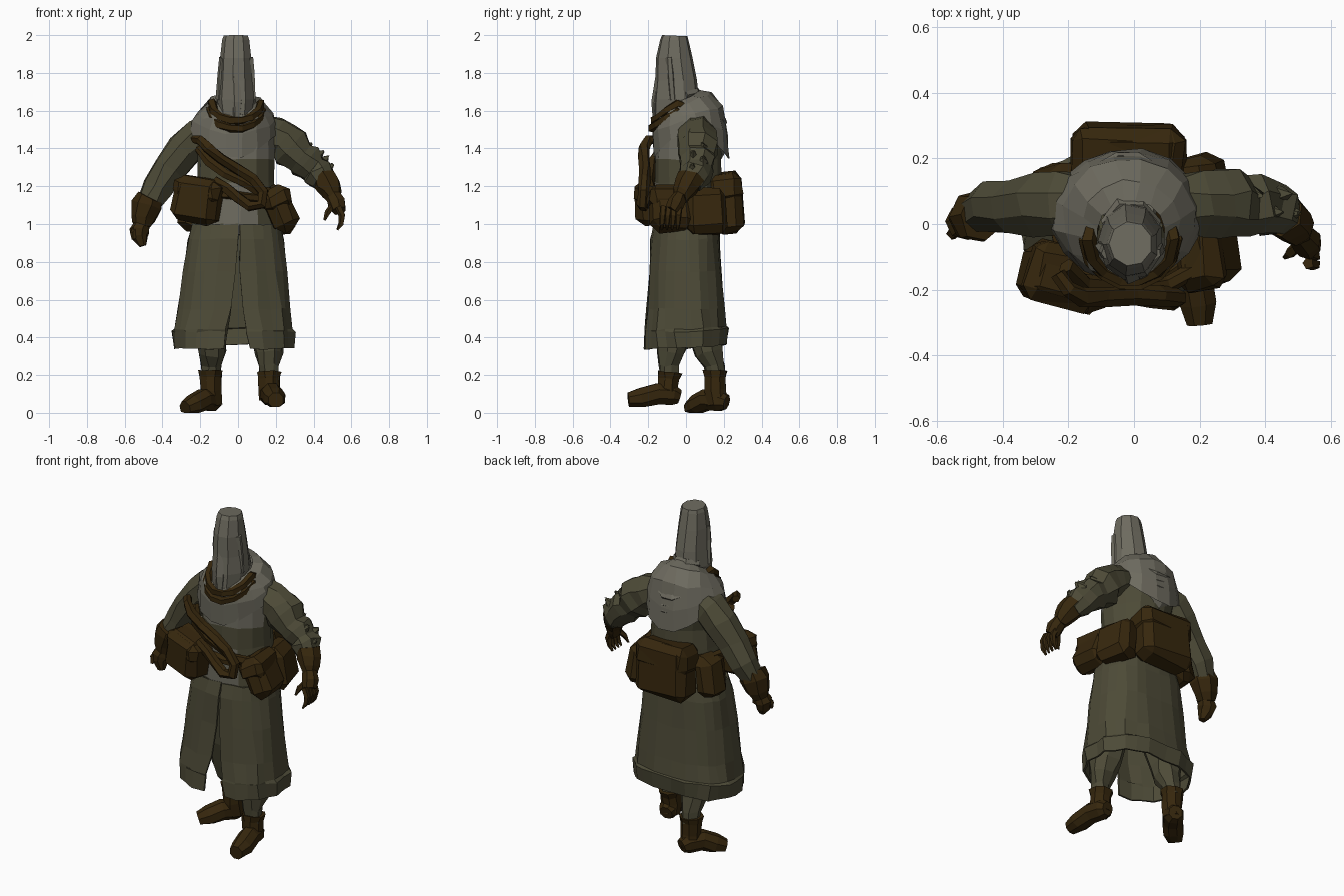
import bpy, bmesh, math, random
from mathutils import Vector, Euler

random.seed(4)


def material(name, rgb):
    m = bpy.data.materials.new(name)
    m.diffuse_color = (*rgb, 1)
    return m


GREY = material("grey cloth", (0.155, 0.147, 0.115))
OLIVE = material("olive cloth", (0.074, 0.069, 0.038))
BROWN = material("brown leather", (0.037, 0.020, 0.004))


def finish(name, bm, mat, jitter=0.0):
    for v in bm.verts:
        v.co += Vector([random.uniform(-jitter, jitter) for _ in range(3)])
    bmesh.ops.recalc_face_normals(bm, faces=bm.faces)
    me = bpy.data.meshes.new(name)
    bm.to_mesh(me)
    bm.free()
    ob = bpy.data.objects.new(name, me)
    bpy.context.collection.objects.link(ob)
    me.materials.append(mat)
    return ob


def skin(bm, rings, loop=True, caps=True):
    rows = [[bm.verts.new(p) for p in r] for r in rings]
    n = len(rows[0])
    for a, b in zip(rows, rows[1:]):
        for i in range(n if loop else n - 1):
            j = (i + 1) % n
            bm.faces.new((a[i], a[j], b[j], b[i]))
    if caps:
        bm.faces.new(rows[0])
        bm.faces.new(rows[-1])


def loft(name, rings, n, mat, jitter=0.006, caps=True):
    """Rings are (z, cx, cy, rx, ry, tilt, dip)."""
    bm = bmesh.new()
    pts = []
    for z, cx, cy, rx, ry, *extra in rings:
        tilt, dip = extra or (0, 0)
        ring = []
        for i in range(n):
            a = 2 * math.pi * (i + 0.5) / n
            c, s = math.cos(a), math.sin(a)
            ring.append((cx + rx * c, cy + ry * s, z + tilt * s - dip * s * s))
        pts.append(ring)
    skin(bm, pts, caps=caps)
    return finish(name, bm, mat, jitter)


def tube(name, path, n, mat, jitter=0.004, ref=(0, 1, 0), floor=None, closed=False):
    """Path points are (x, y, z, radius)."""
    bm = bmesh.new()
    co = [Vector(p[:3]) for p in path]
    k, rings = len(co), []
    for i, p in enumerate(path):
        a = co[(i - 1) % k] if closed else co[max(i - 1, 0)]
        b = co[(i + 1) % k] if closed else co[min(i + 1, k - 1)]
        t = (b - a).normalized()
        u = t.cross(Vector(ref)).normalized()
        v = t.cross(u)
        ring = []
        for j in range(n):
            w = 2 * math.pi * (j + 0.5) / n
            q = co[i] + p[3] * (math.cos(w) * u + math.sin(w) * v)
            if floor is not None:
                q.z = max(q.z, floor)
            ring.append(q)
        rings.append(ring)
    if closed:
        rings.append(rings[0])
    skin(bm, rings, caps=not closed)
    if closed:
        bmesh.ops.remove_doubles(bm, verts=bm.verts, dist=1e-5)
    return finish(name, bm, mat, 0 if floor is not None else jitter)


def bag(name, loc, size, rot, lid=True):
    """Soft leather box with an optional overhanging flap."""
    m = Euler([math.radians(r) for r in rot]).to_matrix()
    parts = [(name, Vector(loc), size, 0.04)]
    if lid:
        top = Vector(loc) + m @ Vector((0, 0, size[2] * 0.25))
        parts.append((name + "_flap", top, (size[0] + .014, size[1] + .014, size[2] * .5), 0.035))
    for label, centre, dims, bevel in parts:
        bm = bmesh.new()
        bmesh.ops.create_cube(bm, size=1)
        bmesh.ops.scale(bm, vec=dims, verts=bm.verts)
        bmesh.ops.bevel(bm, geom=bm.edges[:], offset=bevel, segments=1, affect='EDGES')
        for v in bm.verts:
            v.co = m @ v.co + centre
        finish(label, bm, BROWN, 0.01)


# tall hood with face ridge
loft("hood", [(1.5, -.01, -.08, .06, .06), (1.56, -.01, -.07, .085, .105),
              (1.66, -.01, -.052, .1, .122), (1.76, -.01, -.052, .092, .112),
              (1.88, -.01, -.062, .085, .098), (1.975, -.01, -.062, .074, .076),
              (1.997, -.01, -.06, .066, .068, -.003, 0)], 9, GREY, 0.0)
tube("face_ridge", [(-.01, -.125, 1.86, .025), (-.01, -.135, 1.76, .032),
                    (-.01, -.148, 1.64, .034), (-.01, -.155, 1.54, .022)], 5, GREY)
for s in (-1, 1):
    tube("hood_fold", [(-.01 + s * .075, -.09, 1.88, .018), (-.01 + s * .08, -.08, 1.8, .02),
                       (-.01 + s * .085, -.07, 1.66, .02)], 5, GREY)
tube("hood_back_edge", [(-.09, .0, 1.68, .02), (-.04, .055, 1.7, .022), (.02, .055, 1.7, .022),
                        (.07, .0, 1.68, .02)], 5, GREY, ref=(0, 0, 1))

# shoulder cape and the gathered folds at the back
loft("cape", [(1.645, -.01, -.04, .1, .11, .06, 0), (1.635, -.01, -.015, .15, .15, .06, 0),
              (1.585, -.015, .015, .2, .185, .035, 0), (1.545, -.02, .024, .222, .2, 0, .07),
              (1.485, -.02, .027, .235, .203, 0, .14)], 16, GREY, 0.007, caps=False)
loft("back_hump", [(1.32, -.02, .13, .04, .04), (1.39, -.02, .13, .1, .085),
                   (1.5, -.02, .12, .13, .095), (1.6, -.02, .1, .12, .09),
                   (1.67, -.01, .05, .08, .06)], 9, GREY, 0.008)
for i, z in enumerate((1.41, 1.45, 1.49, 1.54)):
    w = .07 + .012 * i
    tube("back_fold", [(-.02 - w, .16, z + .03, .012), (-.05, .2, z, .02),
                       (.01, .2, z, .02), (-.02 + w, .16, z + .03, .012)], 5, GREY, ref=(0, 0, 1))

# neck cords, tucked under the cape at the back
for k, dz in enumerate((0, -.04)):
    ring = []
    for i in range(14):
        a = 2 * math.pi * i / 14
        r, s = .128 + .009 * k, math.sin(a)
        ring.append((-.01 + r * math.cos(a), -.045 + r * s,
                     1.64 + dz + (.095 if s < 0 else -.05) * s, .023))
    tube("neck_cord", ring, 5, BROWN, 0.004, ref=(0, 0, 1), closed=True)

# coat body with pale shirt in the middle of the front
coat = loft("coat_body", [(.94, -.01, .005, .235, .172), (1.0, -.01, .005, .23, .172),
                          (1.12, -.01, .005, .22, .17), (1.22, -.01, .01, .205, .175),
                          (1.34, -.01, .01, .205, .178), (1.46, -.01, .02, .215, .185),
                          (1.56, -.01, .03, .18, .15), (1.62, -.01, .02, .1, .1)], 15, OLIVE)
coat.data.materials.append(GREY)
for p in coat.data.polygons:
    if p.normal.y < -.4 and (p.center.z > 1.36 or (p.center.z < 1.2 and abs(p.center.x) < .12)):
        p.material_index = 1

# long pleated skirt, slit at the front, turned-up band at the back
bm = bmesh.new()
rows = []
for z, l, r, f, b, slit, band in ((1.0, -.245, .225, -.172, .175, .01, 0), (.92, -.27, .24, -.185, .183, .015, 0),
                                  (.75, -.295, .258, -.195, .192, .03, 0), (.55, -.322, .28, -.21, .205, .07, 0),
                                  (.44, -.34, .29, -.222, .212, .11, 0), (.43, -.34, .29, -.223, .213, .12, .014),
                                  (.34, -.332, .288, -.225, .208, .16, .01)):
    row = []
    for i in range(25):
        a = -math.pi / 2 + .04 + slit + (2 * math.pi - 2 * slit) * i / 24
        c, s = math.cos(a), math.sin(a)
        fold = 1 + (.03 if i % 2 else -.03) * (1.05 - z)
        x = math.copysign(abs(c) ** .8, c) * ((r - l) / 2 * fold + (band if s > -.2 else 0)) + (l + r) / 2
        y = math.copysign(abs(s) ** .8, s) * ((b - f) / 2 * fold + (band if s > -.2 else 0)) + (b + f) / 2
        row.append((x, y, z + (.02 * max(s, 0) if z < .5 else 0)))
    rows.append(row)
skin(bm, rows, loop=False, caps=False)
skirt = finish("skirt", bm, OLIVE, 0.006)
mod = skirt.modifiers.new("thickness", 'SOLIDIFY')
mod.thickness = 0.012
mod.offset = -1

# trousers and boots
tube("left_trouser", [(-.11, .03, .85, .1), (-.13, .07, .55, .1), (-.14, .1, .4, .09),
                      (-.14, .12, .32, .075), (-.14, .15, .25, .055), (-.14, .16, .18, .05)], 8, OLIVE, .009)
tube("right_trouser", [(.1, 0, .85, .1), (.14, -.03, .55, .1), (.16, -.06, .4, .088),
                       (.165, -.08, .32, .072), (.165, -.09, .25, .055), (.165, -.09, .18, .05)], 8, OLIVE, .009)
tube("left_boot_shaft", [(-.14, .165, .04, .058), (-.145, .155, .12, .058),
                         (-.145, .155, .19, .06), (-.145, .155, .225, .07)], 8, BROWN)
tube("right_boot_shaft", [(.165, -.085, .07, .056), (.165, -.095, .13, .058),
                          (.165, -.09, .18, .06), (.165, -.085, .215, .07)], 8, BROWN)
tube("left_boot", [(-.12, .215, .055, .04), (-.135, .18, .065, .06), (-.185, .11, .07, .06),
                   (-.235, .06, .04, .06), (-.28, .02, .022, .042)], 8, BROWN, ref=(0, 0, 1), floor=0.0)
tube("right_boot", [(.16, -.035, .085, .04), (.165, -.07, .095, .058), (.18, -.15, .1, .06),
                    (.195, -.24, .075, .06), (.2, -.305, .068, .042)], 8, BROWN, ref=(0, 0, 1), floor=0.03)

# sleeves
tube("left_sleeve", [(-.13, .06, 1.5, .09), (-.21, .06, 1.465, .1), (-.28, .058, 1.4, .1),
                     (-.36, .055, 1.29, .09), (-.425, .05, 1.19, .08), (-.475, .03, 1.1, .066)], 8, OLIVE, .008)
tube("right_sleeve", [(.12, .06, 1.5, .09), (.2, .06, 1.465, .105), (.245, .06, 1.44, .103),
                      (.28, .06, 1.405, .115), (.33, .055, 1.355, .092), (.36, .055, 1.335, .102),
                      (.4, .06, 1.295, .085), (.43, .05, 1.265, .088), (.46, .02, 1.215, .066)], 8, OLIVE, .011)
# torn cloth folds on the right sleeve
for x, y, z in ((.29, .09, 1.49), (.36, .09, 1.425), (.42, .04, 1.38), (.45, .09, 1.35), (.475, .03, 1.31)):
    tube("sleeve_fold", [(x - .04, y, z - .05, .04), (x, y, z - .015, .028),
                         (x + .03, y, z + .005, .004)], 5, OLIVE, .006)

# gauntlets and hands
tube("left_cuff", [(-.462, .025, 1.14, .074), (-.48, .025, 1.1, .084), (-.5, .02, 1.03, .068),
                   (-.51, .015, .99, .05)], 7, BROWN, .005)
tube("left_hand", [(-.505, .015, 1.01, .042), (-.52, .005, .965, .052), (-.52, -.005, .93, .046),
                   (-.505, -.015, .885, .02)], 7, BROWN, .005)
tube("left_thumb", [(-.53, -.01, .98, .02), (-.555, -.03, .95, .018), (-.55, -.035, .92, .01)], 5, BROWN)
tube("right_cuff", [(.452, .03, 1.245, .07), (.478, .01, 1.205, .07), (.495, -.015, 1.17, .055),
                    (.51, -.03, 1.14, .042)], 7, BROWN, .007)
tube("right_hand", [(.5, -.025, 1.16, .04), (.525, -.05, 1.11, .047), (.535, -.07, 1.07, .04)], 7, BROWN, .004)
for i in range(4):
    y = -.035 - .028 * i
    tube("right_finger", [(.53, y, 1.09, .019), (.552, y - .005, 1.045, .018),
                          (.545, y - .008, 1.0, .014), (.525, y - .01, .97, .006)], 5, BROWN, .002)
tube("right_thumb", [(.505, -.06, 1.1, .019), (.475, -.09, 1.06, .016), (.46, -.1, 1.02, .007)], 5, BROWN, .002)

# belt, bags and pouches
belt = []
for i in range(18):
    a = 2 * math.pi * i / 18
    belt.append((-.01 + .23 * math.cos(a), .005 + .182 * math.sin(a), 1.15 - .03 * math.cos(a), .026))
tube("belt", belt, 5, BROWN, 0.004, ref=(0, 0, 1), closed=True)
bag("front_bag", (-.215, -.16, 1.125), (.24, .18, .24), (0, 11, -14))
bag("right_front_bag", (.222, -.08, 1.08), (.14, .22, .24), (0, -24, 8))
bag("right_hip_bag", (.205, .1, 1.07), (.14, .23, .24), (0, -8, 14), lid=False)
bag("left_hip_pouch", (-.235, .1, 1.08), (.12, .17, .24), (0, 8, -10), lid=False)
bag("back_pack", (-.02, .215, 1.11), (.33, .165, .32), (6, 0, 0))

# slung hose across the chest
tube("chest_hose", [(-.23, -.15, 1.45, .022), (-.2, -.2, 1.445, .027), (-.16, -.225, 1.4, .03),
                    (-.09, -.22, 1.345, .03), (.0, -.215, 1.29, .03), (.08, -.22, 1.24, .03),
                    (.135, -.225, 1.17, .03), (.125, -.23, 1.105, .03), (.06, -.225, 1.095, .03),
                    (.0, -.22, 1.14, .03), (-.06, -.21, 1.19, .03), (-.13, -.2, 1.23, .025)], 6, BROWN)
tube("chest_strap", [(-.21, -.13, 1.4, .026), (-.15, -.18, 1.33, .028), (-.07, -.19, 1.27, .028),
                     (.03, -.195, 1.22, .028), (.1, -.185, 1.18, .028), (.2, -.13, 1.16, .026)], 6, BROWN)
